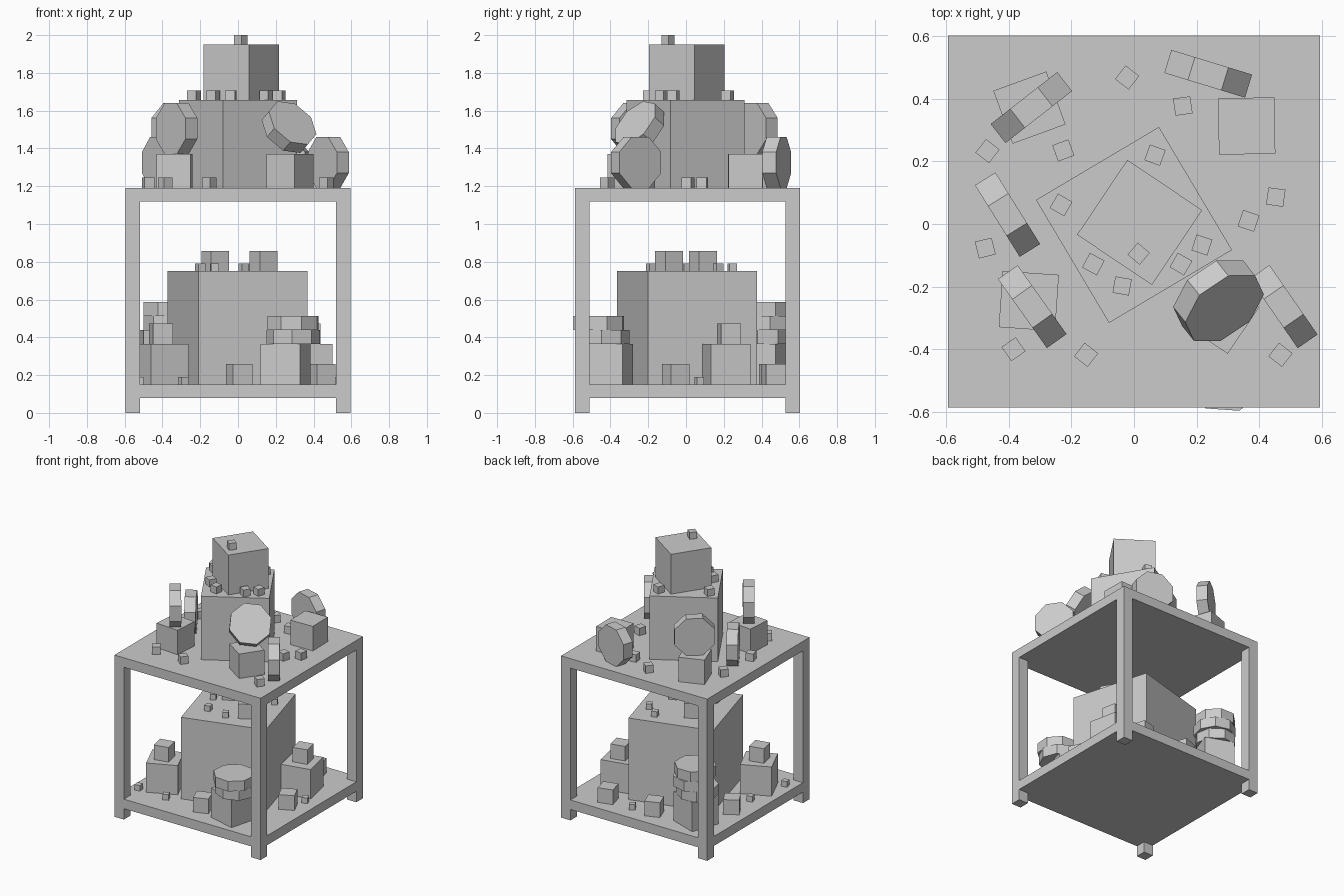
import bpy, bmesh
from math import radians
from mathutils import Matrix, Vector


def make(name, bm):
    me = bpy.data.meshes.new(name)
    bm.to_mesh(me)
    bm.free()
    ob = bpy.data.objects.new(name, me)
    bpy.context.collection.objects.link(ob)
    return ob


def box(name, x, y, z0, size, angle=0):
    """Box standing on z0, turned about z. size is a number or (sx, sy, sz)."""
    s = (size,) * 3 if isinstance(size, (int, float)) else size
    bm = bmesh.new()
    bmesh.ops.create_cube(bm, size=1)
    bm.transform(Matrix.Translation((x, y, z0 + s[2] / 2))
                 @ Matrix.Rotation(radians(angle), 4, 'Z')
                 @ Matrix.Diagonal((*s, 1)))
    return make(name, bm)


def disc(name, x, y, z, angle, tilt=90, spin=22.5, r=0.146, t=0.077):
    """Eight-sided disc centred on x, y, z; tilt 90 stands on its edge."""
    bm = bmesh.new()
    bmesh.ops.create_cone(bm, cap_ends=True, segments=8, radius1=r, radius2=r, depth=t)
    bm.transform(Matrix.Translation((x, y, z))
                 @ Matrix.Rotation(radians(angle), 4, 'Z')
                 @ Matrix.Rotation(radians(tilt), 4, 'X')
                 @ Matrix.Rotation(radians(spin), 4, 'Z'))
    return make(name, bm)


# Table frame: two slabs and four legs
CY, W, LEG = 0.008, 1.19, 0.077
SHELF, TOP = 0.15, 1.19
box("table_top", 0, CY, 1.12, (W, W, 0.07))
box("lower_shelf", 0, CY, 0.08, (W, W, 0.07))
off = (W - LEG) / 2
for sx in (-1, 1):
    for sy in (-1, 1):
        box("leg", sx * off, CY + sy * off, 0, (LEG, LEG, TOP))

# Central stack on the table top
box("middle_block", 0, -0.003, TOP, (0.457, 0.457, 0.467), 30.7)
box("upper_block", 0.018, 0.005, 1.657, (0.288, 0.288, 0.293), -33.9)
box("crown_cube", 0.015, -0.095, 1.95, 0.05, -40)

# Little cubes on the middle block
for x, y, a in [(0.067, 0.22, -20), (-0.233, 0.061, -30), (-0.13, -0.128, -28),
                (0.15, -0.128, -30), (-0.038, -0.198, -10), (0.217, -0.067, -18)]:
    box("block_pebble", x, y, 1.655, 0.053, a)

# Little cubes on the table top
for x, y, a in [(-0.468, 0.233, -38), (-0.226, 0.235, 20), (-0.475, -0.077, 14),
                (-0.385, -0.4, 35), (-0.153, -0.418, -38), (-0.022, 0.468, -38),
                (0.156, 0.377, 8), (0.453, 0.086, -8), (0.366, 0.01, -18),
                (0.468, -0.418, -38)]:
    box("table_pebble", x, y, TOP, 0.055, a)

# Medium boxes on the table top
for x, y, a in [(-0.334, 0.372, 20), (0.36, 0.313, 1),
                (-0.336, -0.246, -4), (0.275, -0.29, 56)]:
    box("table_box", x, y, TOP, 0.18, a)

# Discs standing on edge on the boxes and the table
for x, y, z, a in [(-0.328, 0.372, 1.505, 38), (0.237, 0.48, 1.325, -17),
                   (-0.404, 0.03, 1.325, -58), (-0.325, -0.264, 1.505, -54.6),
                   (0.478, -0.264, 1.325, -55.3)]:
    disc("standing_disc", x, y, z, a)
disc("leaning_disc", 0.27, -0.245, 1.513, 38.5, 54, 14.5)

# Large cube on the shelf with cubes on it
box("shelf_block", -0.002, 0.006, SHELF, 0.6, 15.7)
for x, y, a in [(0.135, -0.09, 30), (-0.12, 0.09, 28)]:
    box("shelf_block_box", x, y, 0.75, 0.108, a)
for x, y, a in [(-0.125, -0.167, 10), (0.03, -0.185, 30), (-0.2, 0, 25),
                (0.18, 0.17, 30), (0.08, 0.245, 15)]:
    box("shelf_block_pebble", x, y, 0.75, 0.041, a)

# Corner boxes on the shelf
for x, y, a in [(-0.405, -0.27, 24), (0.252, -0.412, -15),
                (0.372, 0.215, 12), (-0.37, 0.41, -20)]:
    box("corner_box", x, y, SHELF, 0.215, a)
for x, y, a in [(-0.408, -0.274, 12), (0.372, 0.227, 12)]:
    box("corner_box_cap", x, y, 0.365, 0.107, a)

# Disc piles on two of the corner boxes
for x, y, z, a in [(0.293, -0.44, 0.402, 20), (0.292, -0.462, 0.476, -4),
                   (-0.38, 0.41, 0.402, 10), (-0.36, 0.425, 0.476, 30),
                   (-0.37, 0.42, 0.55, 0)]:
    disc("flat_disc", x, y, z, a, 0, r=0.142, t=0.074)

# Medium boxes and little cubes on the shelf
for x, y, a in [(0.007, -0.42, 20), (0.445, -0.054, 25), (0.31, 0.463, 15),
                (-0.06, 0.455, 20), (-0.465, 0.13, 30)]:
    box("shelf_box", x, y, SHELF, 0.108, a)
for x, y, a in [(-0.525, -0.405, 10), (-0.29, -0.42, 25), (0.5, 0.07, 20),
                (0.1, 0.48, 30), (-0.47, -0.08, 15)]:
    box("shelf_pebble", x, y, SHELF, 0.041, a)
